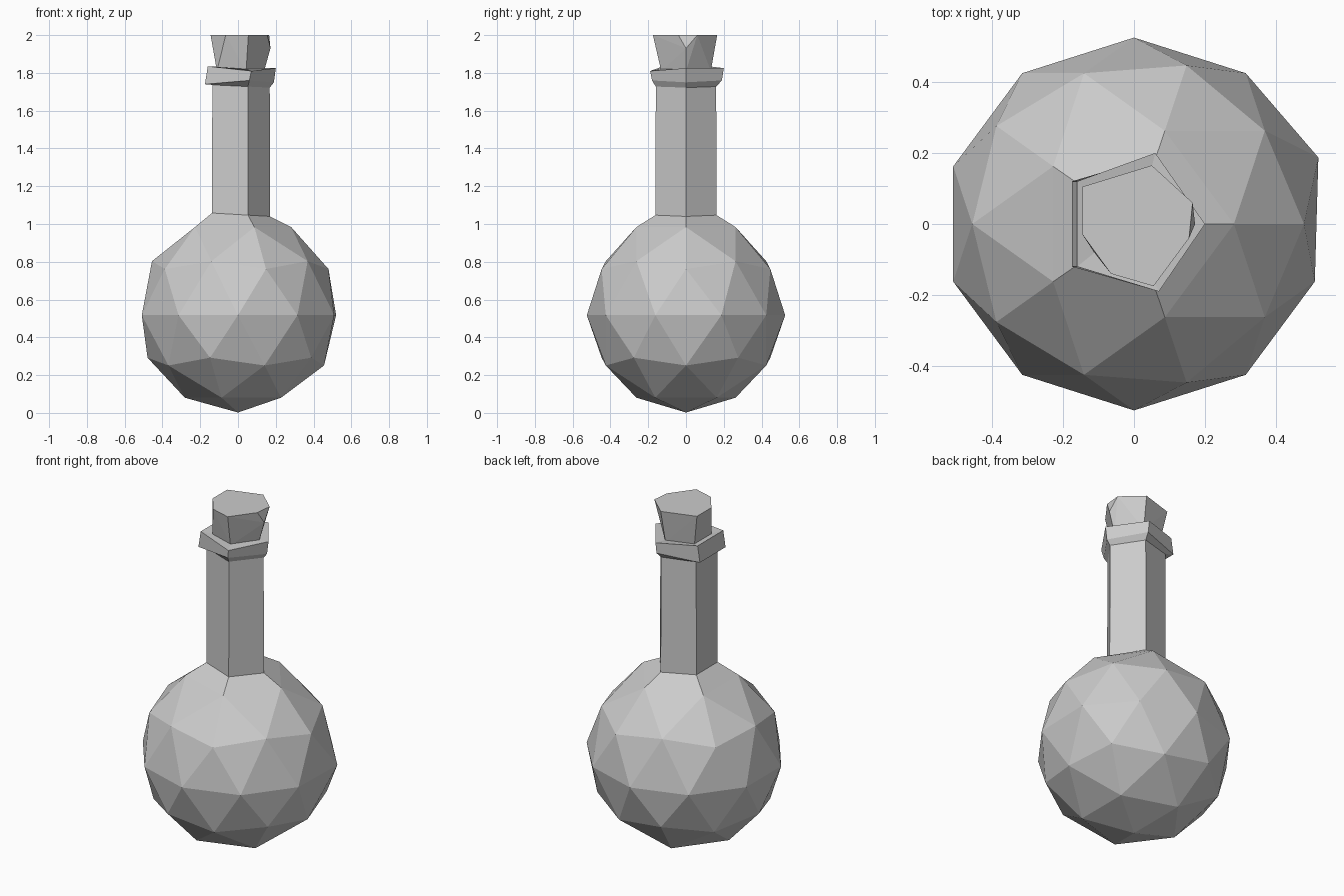
import bpy
import bmesh
from math import atan2, cos, sin, tau

cube = bpy.data.objects.get("Cube")
if cube:
    bpy.data.objects.remove(cube)

grey = bpy.data.materials.new("plain grey")
grey.use_nodes = True
grey.diffuse_color = (0.6, 0.6, 0.6, 1)
grey.node_tree.nodes["Principled BSDF"].inputs["Base Color"].default_value = (0.6, 0.6, 0.6, 1)

SIDES = 5


def finish(bm, name):
    """Turn a bmesh into a flat-shaded object."""
    bmesh.ops.recalc_face_normals(bm, faces=bm.faces)
    mesh = bpy.data.meshes.new(name)
    bm.to_mesh(mesh)
    bm.free()
    mesh.materials.append(grey)
    obj = bpy.data.objects.new(name, mesh)
    bpy.context.collection.objects.link(obj)
    return obj


def ring(radius, z, tilt=0.0):
    """Points of a level or slightly tilted pentagon with a corner on +x."""
    angles = [tau * i / SIDES for i in range(SIDES)]
    return [(radius * cos(a), radius * sin(a), z + tilt * cos(a)) for a in angles]


def bridge(bm, lower, points):
    """Add a ring of vertices and join it to the ring below."""
    upper = [bm.verts.new(p) for p in points]
    for i in range(SIDES):
        j = (i + 1) % SIDES
        bm.faces.new((lower[i], lower[j], upper[j], upper[i]))
    return upper


# Round flask: faceted ball with its top opened for the neck
bm = bmesh.new()
bmesh.ops.create_icosphere(bm, subdivisions=2, radius=0.525)
bmesh.ops.translate(bm, verts=bm.verts, vec=(0, 0, 0.527))
bmesh.ops.delete(bm, geom=[max(bm.verts, key=lambda v: v.co.z)], context="VERTS")
rim = sorted(bm.verts, key=lambda v: v.co.z)[-SIDES:]
rim.sort(key=lambda v: round(atan2(v.co.y, v.co.x) * SIDES / tau) % SIDES)

# Slight hand-made unevenness
for v in bm.verts:
    v.co.x *= 1.02
    if v.co.z > 0.9:
        v.co.z += 0.01
    elif abs(v.co.z - 0.527) < 0.01:
        v.co.z -= 0.01
        if v.co.x > 0.4 and v.co.y > 0:
            v.co.y += 0.025
            v.co.x += 0.01

# Neck
loop = bridge(bm, rim, ring(0.17, 1.05, -0.01))
loop = bridge(bm, loop, ring(0.168, 1.73, -0.008))

# Lip around the mouth
loop = bridge(bm, loop, [(0.19, 0, 1.75), (0.06, 0.19, 1.76), (-0.175, 0.12, 1.74),
                         (-0.175, -0.12, 1.74), (0.06, -0.18, 1.76)])
loop = bridge(bm, loop, [(0.2, 0, 1.825), (0.06, 0.2, 1.825), (-0.16, 0.12, 1.835),
                         (-0.16, -0.12, 1.835), (0.07, -0.19, 1.81)])
loop = bridge(bm, loop, ring(0.14, 1.82))
bm.faces.new(loop)
finish(bm, "flask")

# Stopper: tapered pentagon with two chipped corners
bm = bmesh.new()
top = [(-0.145, 0.105), (0.05, 0.165), (0.165, 0.06), (0.155, -0.04),
       (0.055, -0.175), (-0.065, -0.14), (-0.145, -0.03)]
points = ring(0.138, 1.81) + [(x, y, 2.0) for x, y in top] + [(0.172, 0, 1.93)]
for p in points:
    bm.verts.new(p)
bmesh.ops.convex_hull(bm, input=bm.verts)
finish(bm, "stopper")
